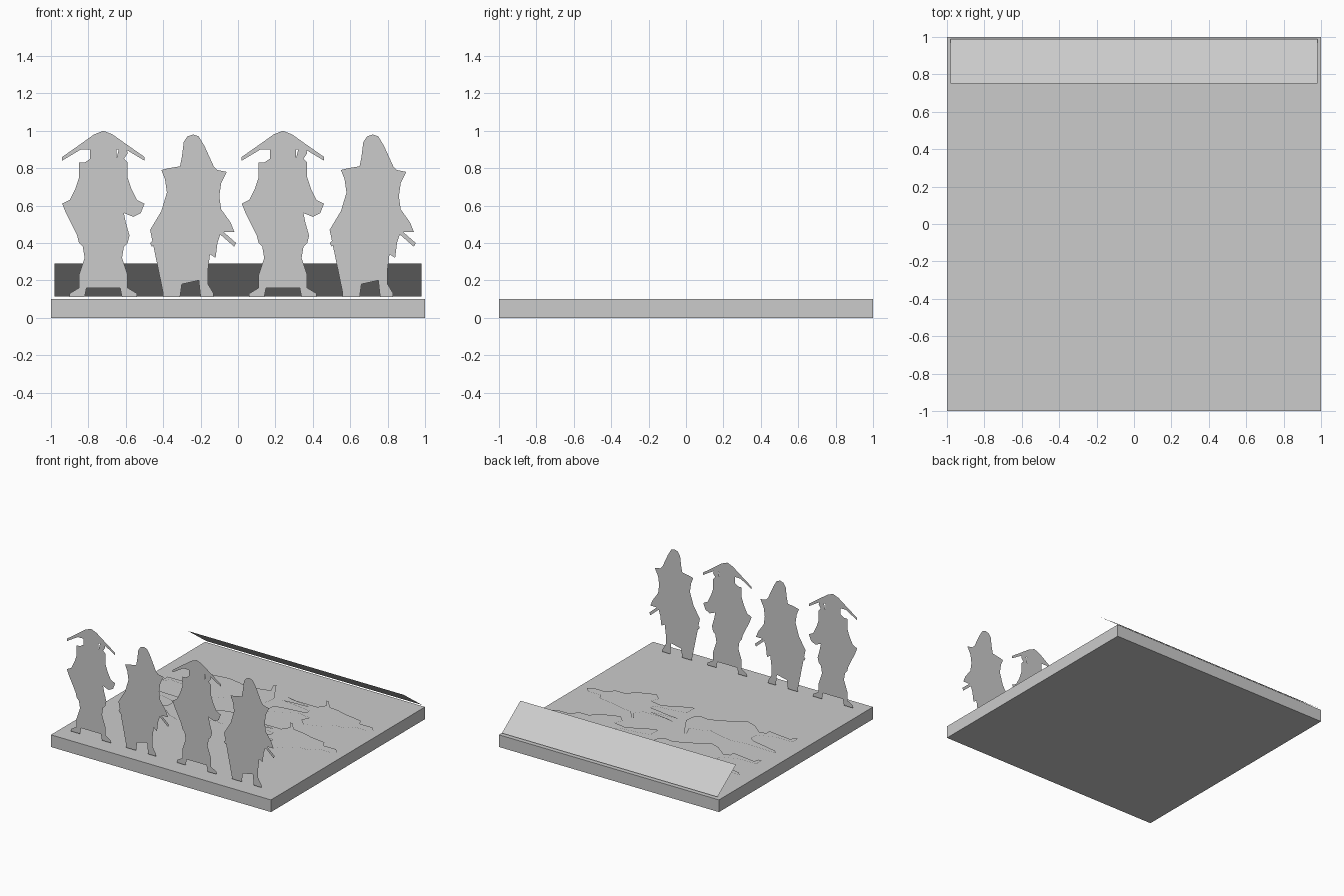
import bpy
import bmesh
from mathutils import Matrix, Vector

default_cube = bpy.data.objects.get("Cube")
if default_cube:
    bpy.data.objects.remove(default_cube)

# One plain grey for everything
grey = bpy.data.materials.new("plain_grey")
grey.use_nodes = True
grey.diffuse_color = (0.6, 0.6, 0.6, 1)
grey.node_tree.nodes["Principled BSDF"].inputs["Base Color"].default_value = grey.diffuse_color


def finish(name, bm):
    """Turn a bmesh into a named, coloured object."""
    mesh = bpy.data.meshes.new(name)
    bm.to_mesh(mesh)
    bm.free()
    mesh.materials.append(grey)
    obj = bpy.data.objects.new(name, mesh)
    bpy.context.collection.objects.link(obj)
    return obj


def mirrored(half_outline):
    """Close a left-hand profile, listed top to bottom, with its reflection."""
    reflection = [(-across, up) for across, up in reversed(half_outline) if across != 0]
    return half_outline + reflection


def cutout(name, outlines, location, standing):
    """Flat paper figure made of one or more outlines given in hundredths."""
    bm = bmesh.new()
    for outline in outlines:
        corners = [bm.verts.new(Vector((across, up, 0)) / 100) for across, up in outline]
        bm.faces.new(corners)
    # Fine triangles keep concave outlines exact
    bmesh.ops.triangulate(bm, faces=bm.faces[:])
    if standing:
        upright = Matrix(((1, 0, 0), (0, 0, -1), (0, 1, 0)))
        bmesh.ops.transform(bm, matrix=upright.to_4x4(), verts=bm.verts)
    for face in bm.faces:
        face.normal_update()
        facing = -face.normal.y if standing else face.normal.z
        if facing < 0:
            face.normal_flip()
    obj = finish(name, bm)
    obj.location = location
    return obj


# Square ground slab
slab = bmesh.new()
bmesh.ops.create_cube(slab, size=1)
bmesh.ops.transform(slab, matrix=Matrix.Diagonal((2, 2, 0.1, 1)), verts=slab.verts)
finish("ground_slab", slab).location.z = 0.05

# Thin sloping panel along the back edge, rising towards the front
panel = bmesh.new()
low_edge = [panel.verts.new((side * 0.98, 0.99, 0.115)) for side in (-1, 1)]
high_edge = [panel.verts.new((side * 0.98, 0.75, 0.29)) for side in (1, -1)]
panel.faces.new(high_edge + low_edge)
panel.normal_update()
for face in panel.faces:
    if face.normal.z < 0:
        face.normal_flip()
finish("sloping_panel", panel)

# Standing pair: heads, cape, coat and spread legs
pair_body = mirrored([
    (0, 95), (-3, 97), (-6, 95), (-7, 90), (-7, 85), (-10, 83), (-13, 83),
    (-13, 75), (-15, 69), (-18, 63), (-22, 61), (-20, 56), (-16, 54),
    (-11, 56), (-12, 51), (-14, 44), (-13, 40), (-11, 38), (-10, 32),
    (-13, 23), (-13, 16), (-18, 13), (-18, 11), (-10, 11), (-9, 16),
    (-8, 22), (-4, 30), (-1, 38)])
raised_pole = mirrored([
    (0, 100), (-5, 98), (-12, 93), (-22, 86), (-22, 84), (-17, 87),
    (-12, 90), (-5, 95.5), (0, 98)])
raised_arm = [(9, 93), (12, 92), (13, 88), (11, 85), (13, 83), (7, 80), (7, 85)]

# Standing guard: head, winged cape and legs, with a blade behind
guard_body = [
    (0, 98), (-3, 97), (-5, 94), (-6, 86), (-7, 81), (-13, 80), (-17, 79),
    (-15, 74), (-14, 67), (-17, 57), (-23, 47), (-19, 46), (-15, 45),
    (-15, 40), (-10, 39), (-9, 33), (-8, 20), (-11, 15), (-16, 13),
    (-16, 11), (-7, 11), (-6, 18), (-4, 30), (-2, 38), (1, 38), (2, 30),
    (3, 20), (4, 11), (11, 11), (11, 13), (8, 18), (8, 26), (9, 34),
    (12, 32), (13, 40), (15, 46), (22, 46), (20, 51), (15, 58), (14, 65),
    (15, 72), (18, 78), (13, 79), (11, 77), (11, 81), (6, 82), (6, 92), (3, 97)]
guard_blades = [
    [(side * 22, 38), (side * 23, 40), (side * 15, 47), (side * 14, 45)]
    for side in (-1, 1)]

# Four figures in a row along the front, alternating
for number, offset in enumerate((0, 0.96)):
    cutout(f"standing_pair_{number}", [pair_body, raised_pole, raised_arm],
           (offset - 0.72, -0.88, 0), True)
    cutout(f"standing_guard_{number}", [guard_body] + guard_blades,
           (offset - 0.24, -0.88, 0), True)

# Lying figure with outstretched legs and an arm by the head
fallen_sprawler = [
    (0, 7), (-12, 27), (-14, 26), (-9, 20), (-10, 17), (-22, 14), (-24, 11),
    (-37, 15), (-48, 17), (-60, 15), (-63, 11), (-81, 16), (-88, 16),
    (-85, 13), (-72, 10), (-62, 8), (-58, 5), (-58, -2), (-72, -7),
    (-87, -7), (-87, -14), (-84, -14), (-83, -10), (-62, -13), (-62, -9),
    (-57, -7), (-46, -8), (-47, -15), (-38, -18), (-34, -14), (-24, -9),
    (-13, -4), (-6, -5), (-1, -2)]

# Lying figure with a wide coat and parted legs
fallen_coat = [
    (0, 15), (5, 13), (29, 13), (33, 19), (28, 26), (30, 26), (37, 18),
    (45, 17), (56, 14), (69, 12), (72, 7), (83, 7), (87, 3), (83, 0),
    (72, 0), (67, -6), (59, -6), (51, -13), (38, -18), (32, -12),
    (35, -6), (24, -4), (4, -14), (1, -14), (1, -4), (11, -2), (28, 0),
    (28, 4), (8, 7), (0, 8), (7, 9), (24, 10)]

# Two rows of fallen figures flat on the slab
for number, depth in enumerate((0.4, -0.07)):
    cutout(f"fallen_sprawler_{number}", [fallen_sprawler], (0, depth, 0.105), False)
    cutout(f"fallen_coat_{number}", [fallen_coat], (0.06, depth, 0.105), False)
